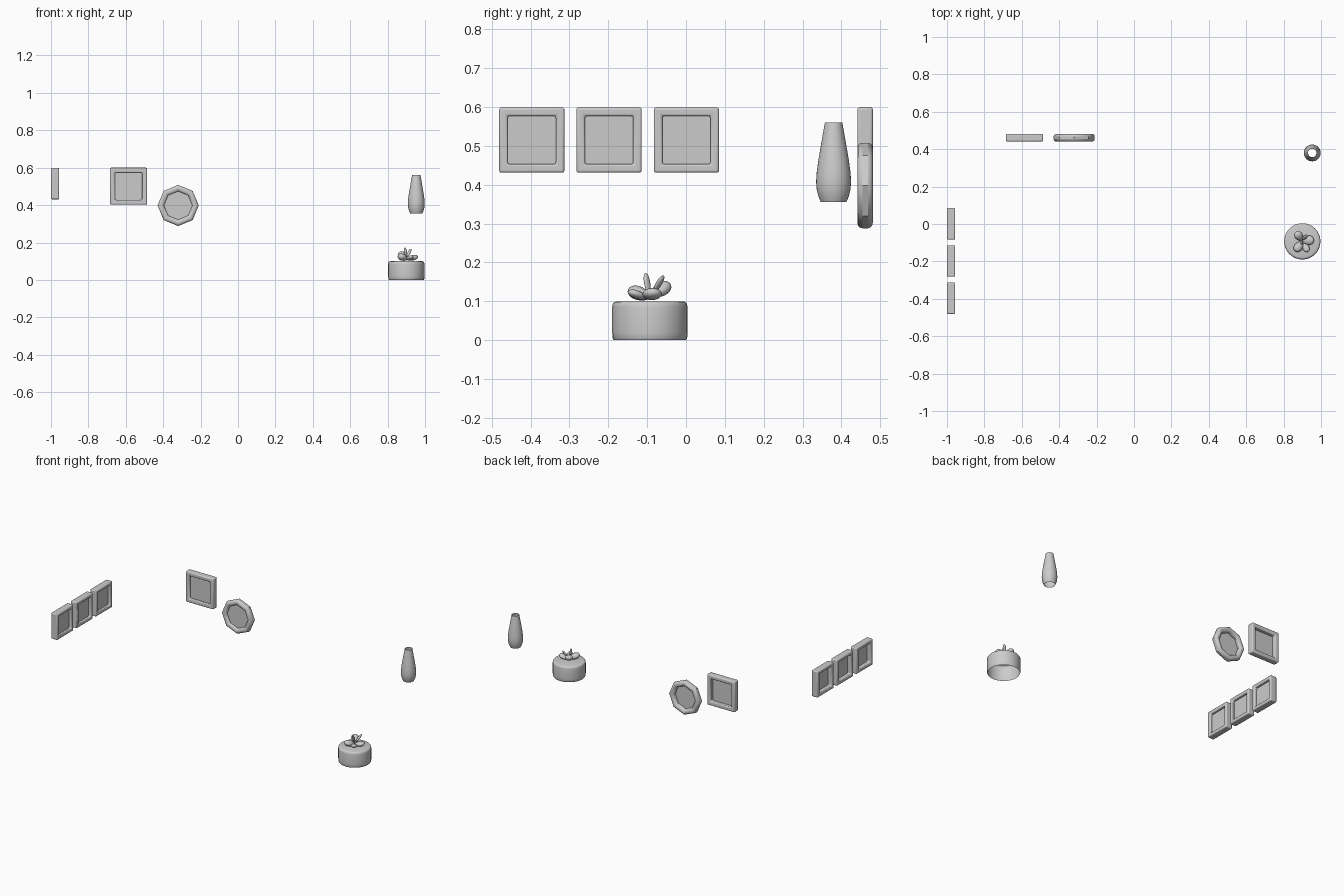
import bpy, bmesh, math
from mathutils import Vector

if "Cube" in bpy.data.objects:
    bpy.data.objects.remove(bpy.data.objects["Cube"])


def finish(name, bm, angle=40):
    bmesh.ops.recalc_face_normals(bm, faces=bm.faces)
    me = bpy.data.meshes.new(name)
    bm.to_mesh(me)
    bm.free()
    ob = bpy.data.objects.new(name, me)
    bpy.context.collection.objects.link(ob)
    bpy.ops.object.select_all(action='DESELECT')
    ob.select_set(True)
    bpy.context.view_layer.objects.active = ob
    bpy.ops.object.shade_smooth_by_angle(angle=math.radians(angle))
    return ob


# Picture frame: polygonal border around a thin recessed panel, facing -y
def frame(name, loc, sides, r_out, r_in, depth, bevel, turn=0.0):
    start = math.pi / 4 if sides == 4 else 0
    d = depth / 2

    def loop(bm, r, y):
        return [bm.verts.new((r * math.cos(start + i * math.tau / sides), y,
                              r * math.sin(start + i * math.tau / sides)))
                for i in range(sides)]

    bm = bmesh.new()
    loops = [loop(bm, r, y) for r, y in
             ((r_out, -d), (r_out, d), (r_in, d), (r_in, -d))]
    for k in range(4):
        a, b = loops[k], loops[(k + 1) % 4]
        for i in range(sides):
            j = (i + 1) % sides
            bm.faces.new((a[i], a[j], b[j], b[i]))
    border = finish(name, bm)
    mod = border.modifiers.new("rounding", 'BEVEL')
    mod.width, mod.segments = bevel, 3
    mod.limit_method, mod.angle_limit = 'ANGLE', math.radians(60)

    bm = bmesh.new()
    bm.faces.new(loop(bm, r_in * 1.02, -d * 0.25))
    panel = finish(name + "_panel", bm)
    for ob in (border, panel):
        ob.location = loc
        ob.rotation_euler.z = turn


# Surface of revolution from (radius, height) points, open at the ends
def lathe(name, profile, loc, cap_top=False, n=32):
    bm = bmesh.new()
    rings = [[bm.verts.new((r * math.cos(i * math.tau / n),
                            r * math.sin(i * math.tau / n), z))
              for i in range(n)] for r, z in profile]
    for a, b in zip(rings, rings[1:]):
        for i in range(n):
            j = (i + 1) % n
            bm.faces.new((a[i], a[j], b[j], b[i]))
    if cap_top:
        bm.faces.new(rings[-1])
    ob = finish(name, bm)
    ob.location = loc
    return ob


# Plump succulent leaf, narrow at the base and rounded towards a small tip
def leaf(name, base, tip, width, thick):
    base, tip = Vector(base), Vector(tip)
    length = (tip - base).length
    bm = bmesh.new()
    bmesh.ops.create_uvsphere(bm, u_segments=16, v_segments=12, radius=1)
    for v in bm.verts:
        t = (v.co.z + 1) / 2
        s = 0.7 + 0.35 * t
        v.co = Vector((v.co.x * width * s, v.co.y * thick * s, t * length))
    ob = finish(name, bm, 60)
    ob.location = base
    ob.rotation_euler = (tip - base).to_track_quat('Z', 'Y').to_euler()


# Three square frames on the left wall
R2 = math.sqrt(2)
for i, y in enumerate((-0.397, -0.198, 0.001)):
    frame(f"left_frame_{i + 1}", (-0.978, y, 0.515), 4,
          0.084 * R2, 0.062 * R2, 0.044, 0.006, math.pi / 2)

# Square and octagonal frames on the back wall
frame("square_frame", (-0.585, 0.461, 0.501), 4, 0.099 * R2, 0.073 * R2, 0.04, 0.007)
frame("octagon_frame", (-0.32, 0.461, 0.398), 8, 0.11, 0.076, 0.04, 0.013)

# Slim vase, open through the middle
lathe("vase", [(0.033, 0.356), (0.039, 0.37), (0.0435, 0.388), (0.045, 0.408),
               (0.0435, 0.432), (0.039, 0.465), (0.0325, 0.503),
               (0.026, 0.54), (0.0225, 0.56)], (0.953, 0.38, 0))

# Round pot, open underneath
lathe("pot", [(0.093, 0.0), (0.096, 0.005), (0.097, 0.02), (0.097, 0.085),
              (0.0955, 0.093), (0.092, 0.098), (0.085, 0.1)],
      (0.9, -0.093, 0), cap_top=True)

# Cluster of leaves
leaves = [
    ((0.90, -0.095, 0.110), (0.862, -0.145, 0.130), 0.026, 0.020),
    ((0.90, -0.085, 0.115), (0.865, -0.045, 0.145), 0.026, 0.020),
    ((0.90, -0.090, 0.110), (0.962, -0.085, 0.125), 0.028, 0.016),
    ((0.905, -0.10, 0.108), (0.930, -0.148, 0.125), 0.020, 0.012),
    ((0.90, -0.095, 0.115), (0.892, -0.104, 0.173), 0.011, 0.007),
    ((0.90, -0.085, 0.120), (0.925, -0.058, 0.166), 0.011, 0.007),
]
for i, (b, t, w, h) in enumerate(leaves):
    leaf(f"leaf_{i + 1}", b, t, w, h)
